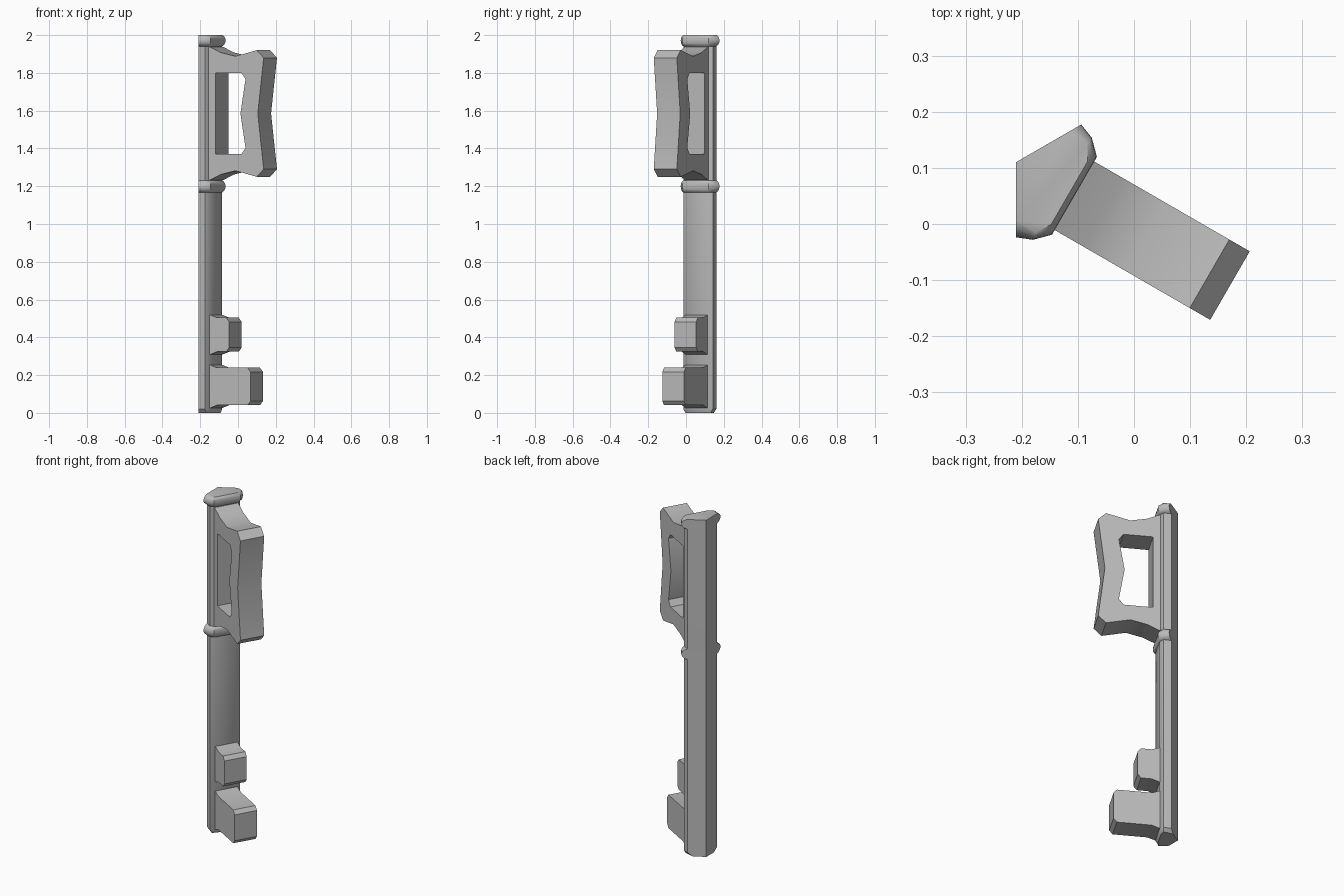
import bpy, bmesh, math
from mathutils import Matrix, Vector

cube = bpy.data.objects.get("Cube")
if cube:
    bpy.data.objects.remove(cube)

metal = bpy.data.materials.new("grey_metal")
metal.use_nodes = True
metal.diffuse_color = (0.5, 0.5, 0.5, 1)
metal.node_tree.nodes["Principled BSDF"].inputs["Base Color"].default_value = (0.5, 0.5, 0.5, 1)

# The key lies in a vertical plane turned 30 degrees from the x axis
U = Vector((math.cos(math.radians(30)), -0.5, 0))
V = Vector((0.5, math.cos(math.radians(30)), 0))
OFFSET = V * -0.0095


def finish(obj):
    obj.data.materials.clear()
    obj.data.materials.append(metal)
    bpy.ops.object.select_all(action="DESELECT")
    obj.select_set(True)
    bpy.context.view_layer.objects.active = obj
    bpy.ops.object.shade_smooth_by_angle(angle=math.radians(35))


def section(swell):
    """Shaft outline: fixed ridge at the back, front swelling out or in."""
    slim = [Vector(p) for p in ((-0.187, 0.0866), (-0.144, 0.09), (-0.1286, 0.063))]
    wide = [Vector(p) for p in ((-0.170, 0.116), (-0.142, 0.105), (-0.117, 0.08))]
    half = [a.lerp(b, swell) for a, b in zip(slim, wide)]
    return [Vector((-0.237, 0))] + half + [Vector((p.x, -p.y)) for p in reversed(half)]


def collar(bottom, height):
    """Rounded collar as (z, swell) steps."""
    steps = ((0, 0.1), (0.1, 0.55), (0.28, 0.9), (0.5, 1), (0.72, 0.9), (0.9, 0.55), (1, 0.1))
    return [(bottom + height * t, s) for t, s in steps]


def make_shaft():
    levels = [(0, -0.8), (0.02, 0)] + [(1.167, 0)] + collar(1.168, 0.062)
    levels += [(1.231, 0), (1.941, 0)] + collar(1.942, 0.058)
    bm = bmesh.new()
    rings = []
    for z, swell in levels:
        rings.append([bm.verts.new(U * p.x + V * p.y + OFFSET + Vector((0, 0, z)))
                      for p in section(swell)])
    for low, high in zip(rings, rings[1:]):
        for i in range(len(low)):
            j = (i + 1) % len(low)
            bm.faces.new((low[i], low[j], high[j], high[i]))
    bm.faces.new(rings[0])
    bm.faces.new(rings[-1])
    bmesh.ops.recalc_face_normals(bm, faces=bm.faces)
    mesh = bpy.data.meshes.new("shaft")
    bm.to_mesh(mesh)
    bm.free()
    obj = bpy.data.objects.new("shaft", mesh)
    bpy.context.collection.objects.link(obj)
    finish(obj)


def plate(name, loops, half_thickness):
    """Flat plate in the plane of the key; a second loop is a hole."""
    curve = bpy.data.curves.new(name, "CURVE")
    curve.dimensions = "2D"
    curve.fill_mode = "BOTH"
    curve.extrude = half_thickness
    for loop in loops:
        spline = curve.splines.new("POLY")
        spline.points.add(len(loop) - 1)
        for point, (u, z) in zip(spline.points, loop):
            point.co = (u, z, 0, 1)
        spline.use_cyclic_u = True
    obj = bpy.data.objects.new(name, curve)
    bpy.context.collection.objects.link(obj)
    bpy.ops.object.select_all(action="DESELECT")
    obj.select_set(True)
    bpy.context.view_layer.objects.active = obj
    bpy.ops.object.convert(target="MESH")
    obj = bpy.context.view_layer.objects.active
    frame = Matrix((U, Vector((0, 0, 1)), -V)).transposed().to_4x4()
    bm = bmesh.new()
    bm.from_mesh(obj.data)
    bmesh.ops.transform(bm, matrix=Matrix.Translation(OFFSET) @ frame, verts=bm.verts)
    bmesh.ops.remove_doubles(bm, verts=bm.verts, dist=0.0005)
    bmesh.ops.recalc_face_normals(bm, faces=bm.faces)
    bm.to_mesh(obj.data)
    bm.free()
    finish(obj)


def mirrored(half, mid):
    """Complete an upper half outline by reflecting it about z = mid."""
    down = [(u, 2 * mid - z) for u, z in reversed(half)]
    return half + [p for p in down if abs(p[1] - mid) > 0.001]


# Shaft with its two collars
make_shaft()

# Handle with waisted outer edge and matching opening
MID = 1.585
outer = [(-0.15, 1.945), (-0.12, 1.935), (-0.06, 1.908), (0.03, 1.888),
         (0.161, 1.92), (0.203, 1.88), (0.167, MID)]
opening = [(-0.092, 1.80), (0.067, 1.80), (0.092, 1.767), (0.061, MID)]
plate("handle", [mirrored(outer, MID), mirrored(opening, MID)], 0.0705)

# Teeth, flared where they meet the shaft
for name, mid, half, reach in (("upper_tooth", 0.414, 0.09, -0.01),
                               ("lower_tooth", 0.14, 0.099, 0.12)):
    top = mid + half
    outline = [(-0.15, top + 0.016), (-0.125, top + 0.014), (-0.085, top),
               (reach - 0.018, top), (reach, top - 0.022)]
    plate(name, [mirrored(outline, mid)], 0.066)
